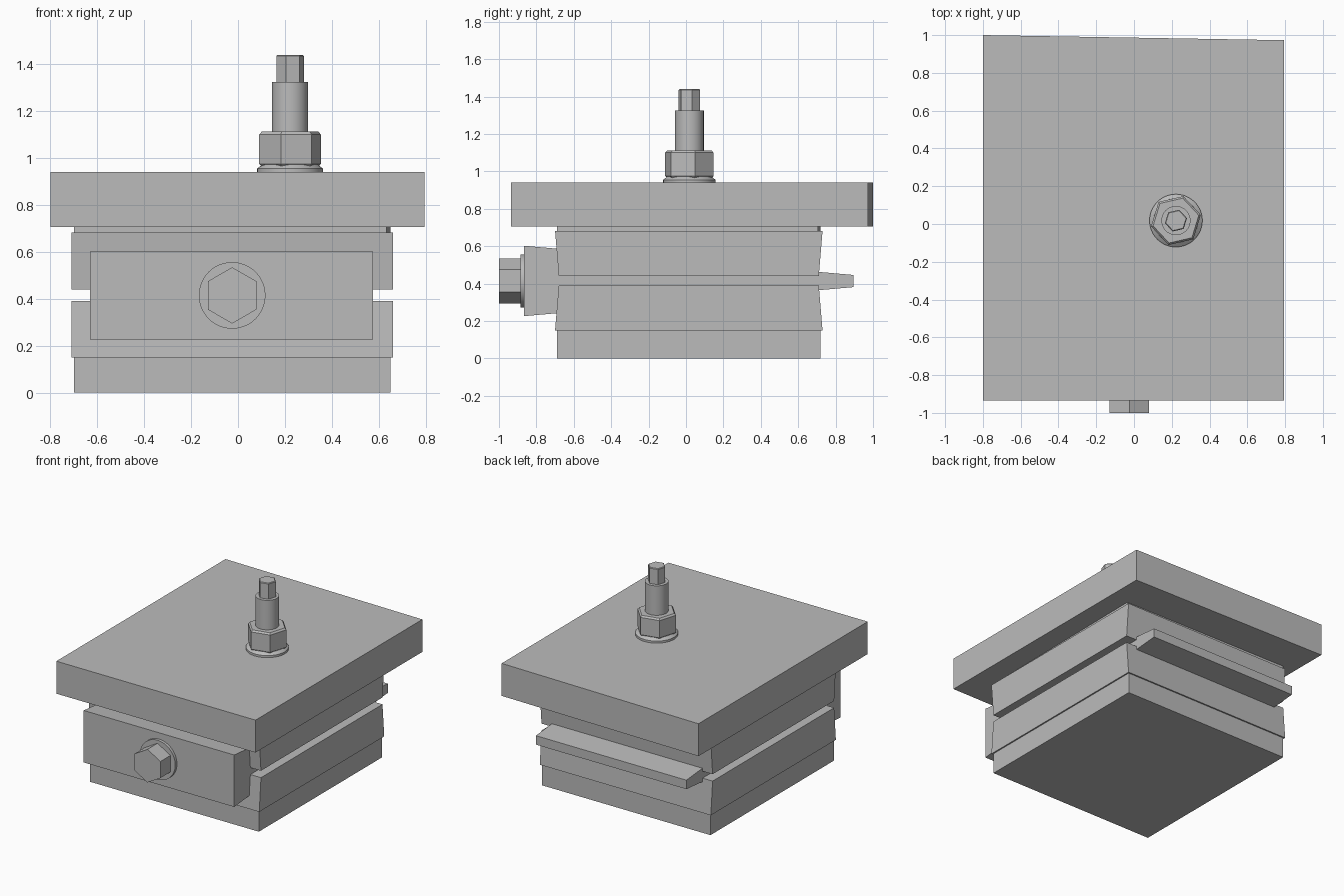
import bpy
import bmesh
import math
from mathutils import Matrix

cube = bpy.data.objects.get("Cube")
if cube:
    bpy.data.objects.remove(cube, do_unlink=True)

steel = bpy.data.materials.new("plain_grey_steel")
steel.use_nodes = True
grey = (0.5, 0.5, 0.5, 1)
steel.diffuse_color = grey
steel.node_tree.nodes["Principled BSDF"].inputs["Base Color"].default_value = grey


def finish(name, bm):
    bmesh.ops.recalc_face_normals(bm, faces=bm.faces)
    mesh = bpy.data.meshes.new(name)
    bm.to_mesh(mesh)
    bm.free()
    mesh.materials.append(steel)
    obj = bpy.data.objects.new(name, mesh)
    bpy.context.collection.objects.link(obj)
    return obj


def loft(name, rings):
    """Solid skinned through matching rings of points, capped at both ends."""
    bm = bmesh.new()
    loops = [[bm.verts.new(p) for p in ring] for ring in rings]
    n = len(loops[0])
    for low, high in zip(loops, loops[1:]):
        for i in range(n):
            j = (i + 1) % n
            bm.faces.new((low[i], low[j], high[j], high[i]))
    bm.faces.new(loops[0])
    bm.faces.new(loops[-1])
    return finish(name, bm)


def slab(name, outline, z0, z1):
    return loft(name, [[(x, y, z) for x, y in outline] for z in (z0, z1)])


def rect(x0, x1, y0, y1, z):
    return [(x0, y0, z), (x1, y0, z), (x1, y1, z), (x0, y1, z)]


def turned(name, profile, sides, place, turn=0):
    """Stack of regular polygons given as (radius, height) along local z."""
    rings = []
    for r, h in profile:
        angles = [math.radians(turn) + math.tau * k / sides for k in range(sides)]
        rings.append([(r * math.cos(a), r * math.sin(a), h) for a in angles])
    obj = loft(name, rings)
    obj.data.transform(place)
    if sides > 6:
        bpy.ops.object.select_all(action="DESELECT")
        obj.select_set(True)
        bpy.context.view_layer.objects.active = obj
        bpy.ops.object.shade_smooth_by_angle(angle=math.radians(30))
    return obj


# Top plate with a slightly skewed back edge, and the neck below it
slab("top_plate", [(-0.8, -0.935), (0.795, -0.935), (0.795, 0.973), (-0.8, 1)], 0.705, 0.94)
slab("upper_neck", [(-0.7, -0.69), (0.633, -0.69), (0.65, 0.705), (-0.7, 0.72)], 0.68, 0.705)

# Base foot
slab("base_foot", [(-0.7, -0.69), (0.65, -0.69), (0.65, 0.72), (-0.7, 0.72)], 0, 0.15)

# Sliding wedge, thick at the front and thin at the back
wedge_side = [(-0.865, 0.226), (0.895, 0.381), (0.895, 0.446), (-0.865, 0.602)]
wedge = loft("sliding_wedge", [[(x, y, z) for y, z in wedge_side] for x in (-0.63, 0.575)])

# Mirrored clamp blocks, each with a channel cut to fit the wedge
for name, z_wide, z_narrow in (("lower_block", 0.15, 0.39), ("upper_block", 0.682, 0.44)):
    block = loft(name, [rect(-0.71, 0.66, -0.70, 0.73, z_wide),
                        rect(-0.71, 0.66, -0.68, 0.71, z_narrow)])
    cut = block.modifiers.new("wedge_channel", "BOOLEAN")
    cut.operation = "DIFFERENCE"
    cut.solver = "EXACT"
    cut.object = wedge

# Front adjusting bolt
front = Matrix.Translation((-0.025, -0.86, 0.414)) @ Matrix.Rotation(math.pi / 2, 4, "X")
turned("front_bolt_flange", [(0.142, 0), (0.142, 0.025)], 48, front)
turned("front_bolt_head", [(0.12, 0.02), (0.12, 0.14)], 6, front, 30)

# Upright stud with washer, nut and hexagonal drive end
stud = Matrix.Translation((0.222, 0.018, 0))
turned("stud_washer", [(0.14, 0.935), (0.14, 0.955), (0.118, 0.972)], 48, stud)
turned("stud_nut", [(0.126, 0.965), (0.135, 0.975), (0.135, 1.1), (0.124, 1.112)], 6, stud, 13)
turned("stud_shaft", [(0.077, 1.1), (0.077, 1.325)], 48, stud)
turned("stud_drive_end", [(0.06, 1.32), (0.06, 1.435), (0.055, 1.44)], 6, stud, 13)
